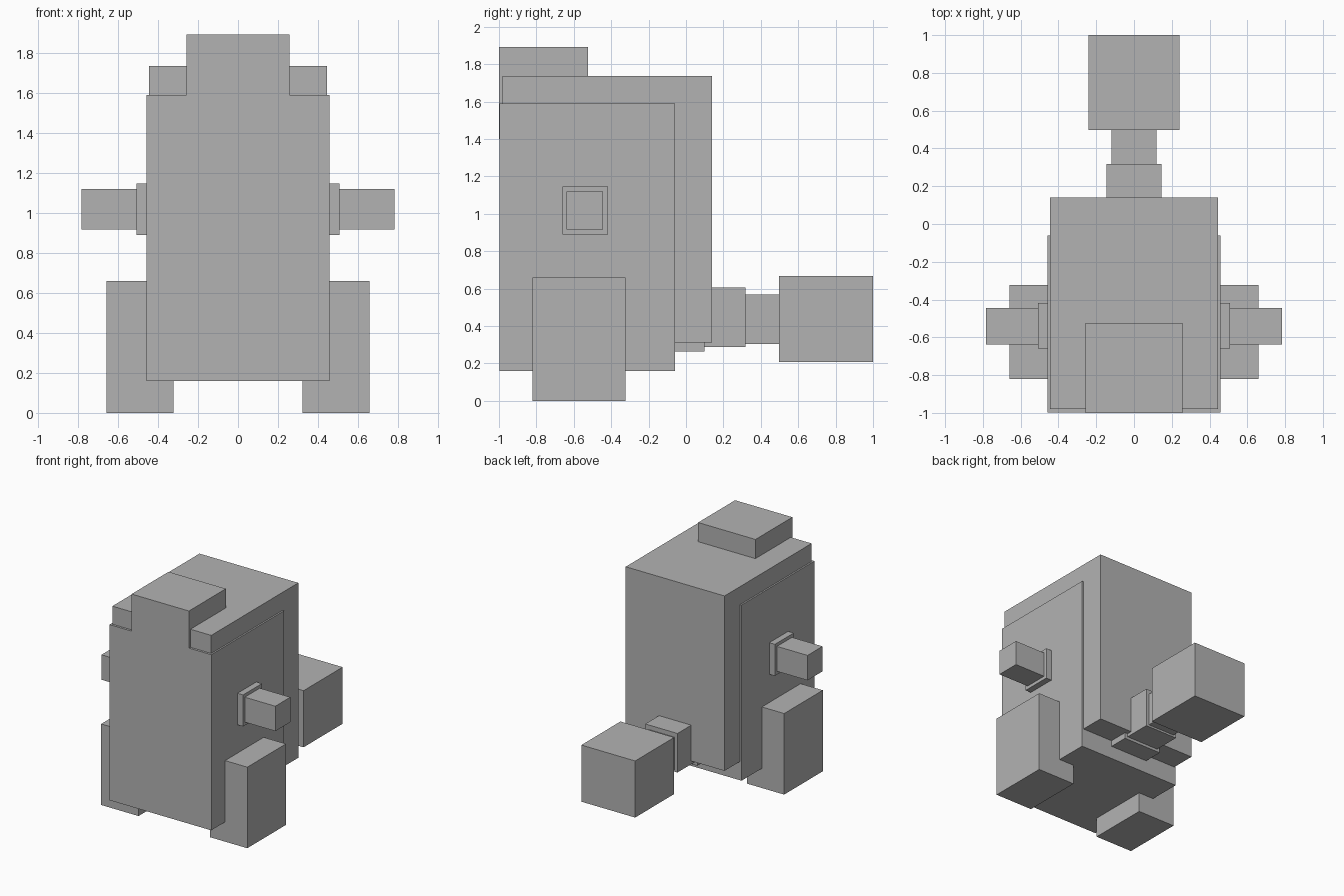
import bpy
import bmesh
from mathutils import Matrix, Vector

if "Cube" in bpy.data.objects:
    bpy.data.objects.remove(bpy.data.objects["Cube"])

grey = bpy.data.materials.new("plain_grey")
grey.diffuse_color = (0.45, 0.45, 0.45, 1)
grey.use_nodes = True
grey.node_tree.nodes["Principled BSDF"].inputs["Base Color"].default_value = grey.diffuse_color


def box(name, x, y, z):
    """Box spanning the given (min, max) range on each axis."""
    lo, hi = Vector((x[0], y[0], z[0])), Vector((x[1], y[1], z[1]))
    bm = bmesh.new()
    matrix = Matrix.Translation((lo + hi) / 2) @ Matrix.Diagonal((*(hi - lo), 1))
    bmesh.ops.create_cube(bm, size=1, matrix=matrix)
    mesh = bpy.data.meshes.new(name)
    bm.to_mesh(mesh)
    bm.free()
    mesh.materials.append(grey)
    bpy.context.collection.objects.link(bpy.data.objects.new(name, mesh))


def centred(name, half, y, z):
    box(name, (-half, half), y, z)


def pair(name, x, y, z):
    box(name + "_right", x, y, z)
    box(name + "_left", (-x[1], -x[0]), y, z)


# Body: front belly block, taller back block, crest on the head
centred("belly", 0.458, (-0.998, -0.06), (0.16, 1.59))
centred("back", 0.445, (-0.98, 0.14), (0.313, 1.737))
centred("crest", 0.258, (-1.0, -0.525), (1.40, 1.893))

# Legs
pair("leg", (0.322, 0.658), (-0.82, -0.323), (0, 0.66))

# Arms with a cuff at the shoulder
pair("cuff", (0.44, 0.508), (-0.66, -0.418), (0.89, 1.147))
pair("arm", (0.44, 0.783), (-0.638, -0.445), (0.917, 1.12))

# Tail: tapering segments and a block at the tip
centred("tail_base", 0.17, (-0.10, 0.098), (0.265, 0.63))
centred("tail_segment", 0.145, (0.05, 0.317), (0.287, 0.605))
centred("tail_neck", 0.12, (0.30, 0.51), (0.303, 0.568))
centred("tail_tip", 0.242, (0.498, 1.0), (0.207, 0.668))
